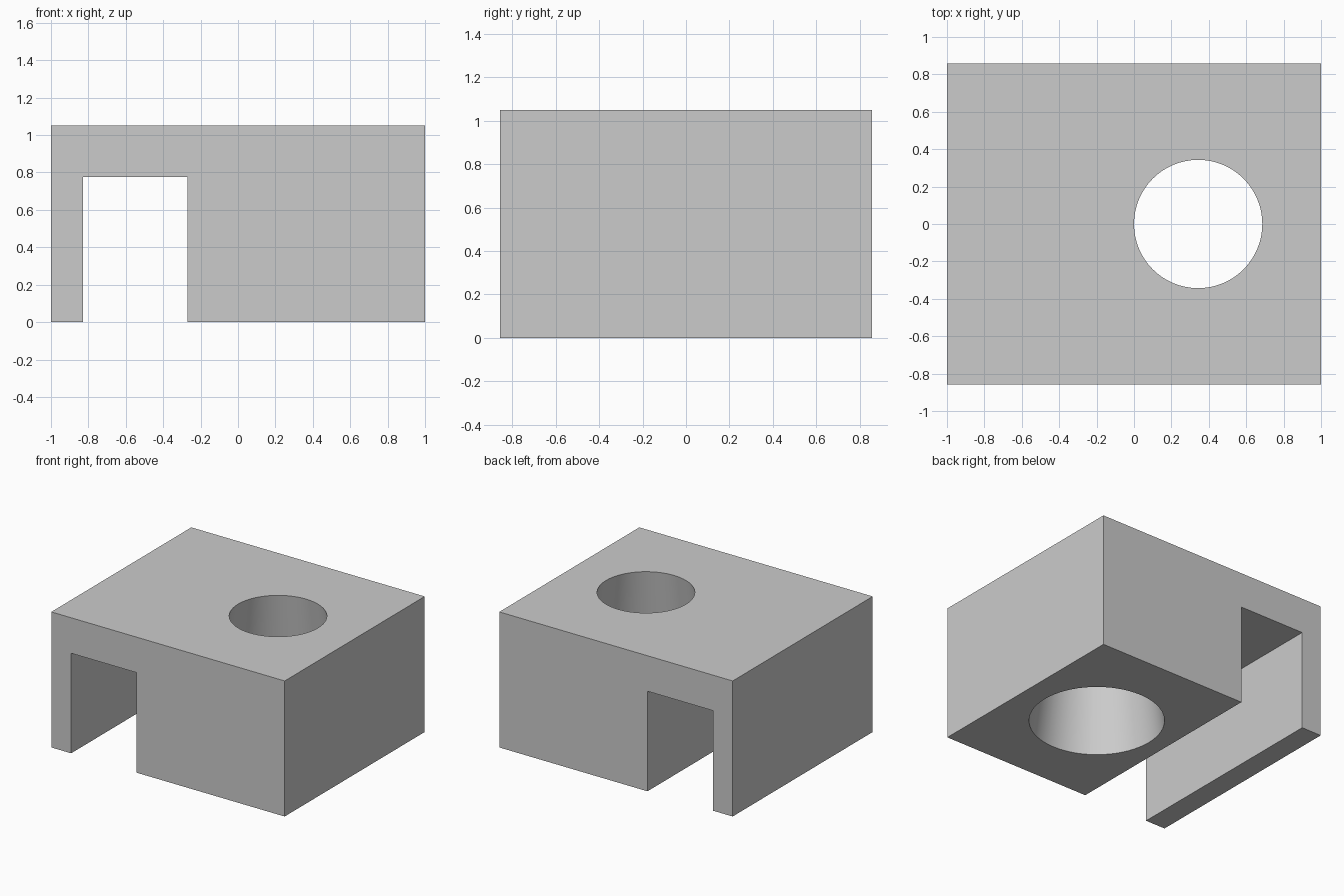
import bpy
import bmesh
import math

default = bpy.data.objects.get("Cube")
if default:
    bpy.data.objects.remove(default, do_unlink=True)

HALF_X, HALF_Y, HEIGHT = 1.0, 0.857, 1.05
SLOT_LEFT, SLOT_RIGHT, SLOT_TOP = -0.83, -0.27, 0.775
HOLE_X, TOP_RADIUS, BOTTOM_RADIUS = 0.343, 0.343, 0.478

grey = bpy.data.materials.new("light grey")
grey.use_nodes = True
colour = (0.6, 0.6, 0.6, 1.0)
grey.diffuse_color = colour
grey.node_tree.nodes["Principled BSDF"].inputs["Base Color"].default_value = colour


def add_object(name, bm):
    bmesh.ops.recalc_face_normals(bm, faces=bm.faces[:])
    mesh = bpy.data.meshes.new(name)
    bm.to_mesh(mesh)
    bm.free()
    mesh.materials.append(grey)
    obj = bpy.data.objects.new(name, mesh)
    bpy.context.collection.objects.link(obj)
    return obj


# Block: front profile with an open slot, extruded from front to back
profile = [
    (-HALF_X, 0), (SLOT_LEFT, 0), (SLOT_LEFT, SLOT_TOP), (SLOT_RIGHT, SLOT_TOP),
    (SLOT_RIGHT, 0), (HALF_X, 0), (HALF_X, HEIGHT), (-HALF_X, HEIGHT),
]
bm = bmesh.new()
front = bm.faces.new([bm.verts.new((x, -HALF_Y, z)) for x, z in profile])
extruded = bmesh.ops.extrude_face_region(bm, geom=[front])["geom"]
back_verts = [g for g in extruded if isinstance(g, bmesh.types.BMVert)]
bmesh.ops.translate(bm, verts=back_verts, vec=(0, 2 * HALF_Y, 0))
block = add_object("slotted_block", bm)

# Tapered through hole, wider at the bottom; the cutter overshoots both ends
overshoot = 0.1
taper = (BOTTOM_RADIUS - TOP_RADIUS) / HEIGHT * overshoot
bm = bmesh.new()
bmesh.ops.create_cone(
    bm, cap_ends=True, segments=64, radius1=BOTTOM_RADIUS + taper,
    radius2=TOP_RADIUS - taper, depth=HEIGHT + 2 * overshoot)
bmesh.ops.translate(bm, verts=bm.verts[:], vec=(HOLE_X, 0, HEIGHT / 2))
cutter = add_object("hole_cutter", bm)
cutter.hide_render = True

cut = block.modifiers.new("hole", 'BOOLEAN')
cut.operation = 'DIFFERENCE'
cut.solver = 'EXACT'
cut.object = cutter

# Apply the cut, then smooth only the hole wall
for obj in bpy.context.selected_objects:
    obj.select_set(False)
bpy.context.view_layer.objects.active = block
block.select_set(True)
bpy.ops.object.modifier_apply(modifier=cut.name)
bpy.data.objects.remove(cutter, do_unlink=True)
bpy.ops.object.shade_smooth_by_angle(angle=math.radians(30))
